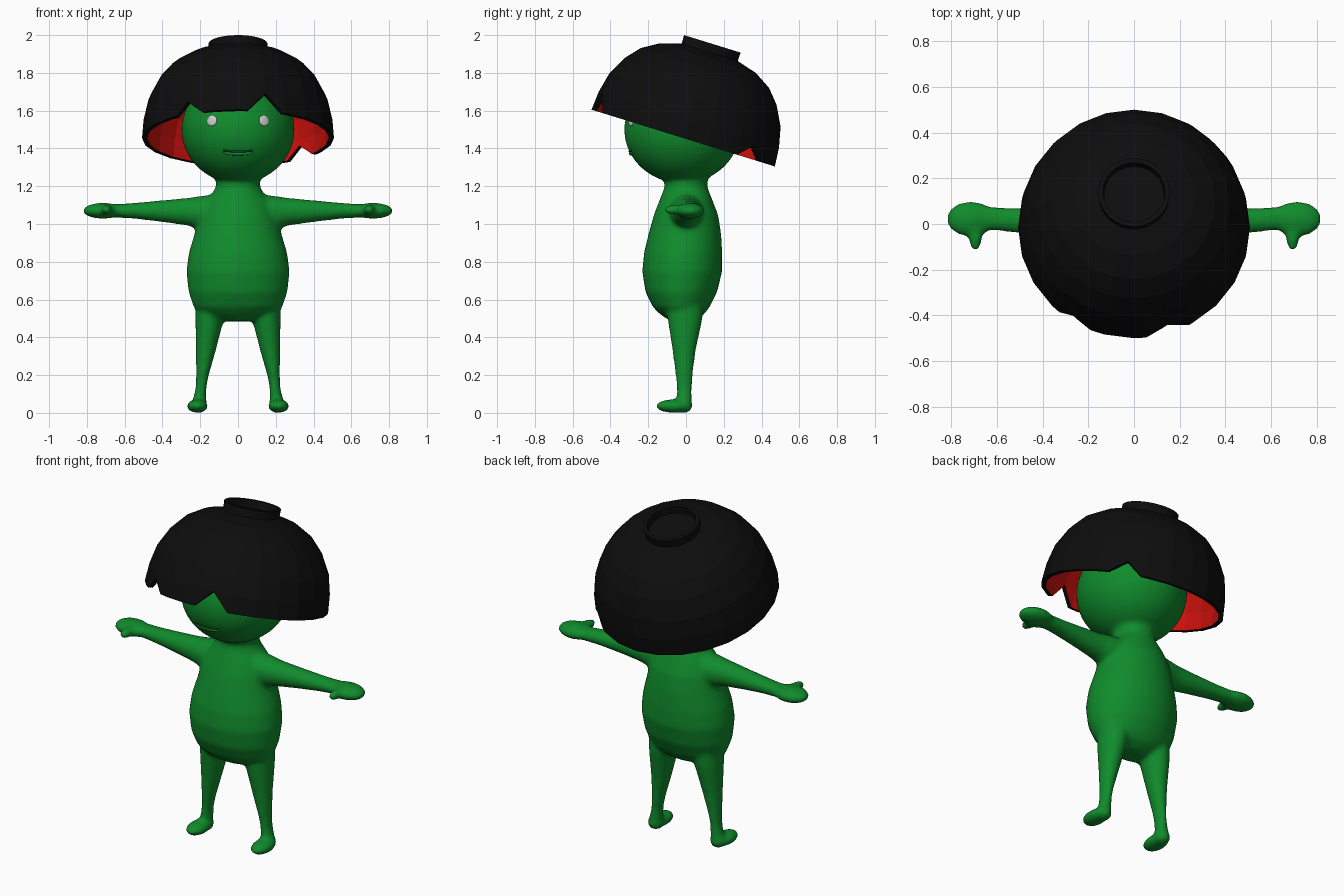
import bpy, bmesh, math
from mathutils import Matrix, Vector

if "Cube" in bpy.data.objects:
    bpy.data.objects.remove(bpy.data.objects["Cube"])


def material(name, rgb):
    m = bpy.data.materials.new(name)
    m.diffuse_color = (*rgb, 1)
    m.use_nodes = True
    m.node_tree.nodes["Principled BSDF"].inputs["Base Color"].default_value = m.diffuse_color
    return m


GREEN = material("green", (0.005, 0.26, 0.025))
DARK = material("dark_green", (0.002, 0.07, 0.01))
BLACK = material("black", (0.004, 0.004, 0.004))
RED = material("red", (0.65, 0.006, 0.004))
PALE = material("pale", (0.6, 0.6, 0.6))


def make_object(name, bm, *mats):
    bmesh.ops.recalc_face_normals(bm, faces=bm.faces)
    me = bpy.data.meshes.new(name)
    bm.to_mesh(me)
    bm.free()
    for m in mats:
        me.materials.append(m)
    ob = bpy.data.objects.new(name, me)
    bpy.context.collection.objects.link(ob)
    return ob


def ellipsoid(bm, c, r):
    mat = Matrix.Translation(c) @ Matrix.Diagonal((*r, 1))
    bmesh.ops.create_uvsphere(bm, u_segments=32, v_segments=20, radius=1, matrix=mat)


def loft(bm, sections, axis, seg=32):
    """Elliptical rings (centre, r1, r2) along 'x' or 'z', capped at both ends."""
    rings = []
    for (x, y, z), r1, r2 in sections:
        ring = []
        for i in range(seg):
            a = math.tau * i / seg
            u, v = r1 * math.cos(a), r2 * math.sin(a)
            p = (x + u, y + v, z) if axis == 'z' else (x, y + u, z + v)
            ring.append(bm.verts.new(p))
        rings.append(ring)
    for a, b in zip(rings, rings[1:]):
        for i in range(seg):
            j = (i + 1) % seg
            bm.faces.new((a[i], a[j], b[j], b[i]))
    bm.faces.new(rings[0][::-1])
    bm.faces.new(rings[-1])


# Body: overlapping forms fused into one smooth skin
bm = bmesh.new()
ellipsoid(bm, (0, -0.02, 1.5), (0.3, 0.308, 0.285))
torso = [(.485, .10, -.02, .06), (.52, .19, -.02, .115), (.56, .235, -.025, .15), (.64, .262, -.025, .19),
         (.75, .274, -.02, .212), (.85, .26, -.015, .207), (.95, .23, -.006, .192),
         (1.05, .205, 0, .17), (1.12, .175, 0, .143), (1.165, .135, 0, .125),
         (1.2, .115, 0, .113), (1.35, .13, 0, .12)]
loft(bm, [((0, y, z), rx, ry) for z, rx, y, ry in torso], 'z')
for s in (-1, 1):
    # arm, hand and thumb
    arm = [(.1, 0, 1.06, .10, .1), (.2, 0, 1.06, .085, .088), (.27, .0, 1.065, .072, .073),
           (.4, .008, 1.068, .06, .058), (.55, .018, 1.07, .053, .042),
           (.63, .025, 1.07, .052, .037), (.7, .025, 1.07, .055, .034)]
    loft(bm, [((s * x, y, z), ry, rz) for x, y, z, ry, rz in arm], 'x')
    ellipsoid(bm, (s * .715, .022, 1.07), (.108, .078, .042))
    ellipsoid(bm, (s * .695, -.055, 1.075), (.03, .065, .028))
    # leg and foot
    leg = [(.012, .205, -.005, .04, .036), (.07, .203, -.008, .036, .04), (.14, .195, -.009, .029, .042),
           (.2, .188, -.01, .034, .046), (.33, .17, -.01, .053, .062),
           (.5, .15, -.005, .076, .093), (.62, .14, -.005, .085, .1)]
    loft(bm, [((s * x, y, z), rx, ry) for z, x, y, rx, ry in leg], 'z')
    ellipsoid(bm, (s * .215, -.068, .036), (.057, .093, .036))
    ellipsoid(bm, (s * .208, -.01, .04), (.046, .045, .042))
body = make_object("body", bm, GREEN)
rm = body.modifiers.new("fuse", 'REMESH')
rm.mode = 'VOXEL'
rm.voxel_size = 0.011
rm.use_smooth_shade = True
sm = body.modifiers.new("soften", 'SMOOTH')
sm.factor = 0.5
sm.iterations = 14


def face_y(x, z):
    return -0.02 - 0.308 * math.sqrt(1 - (x / .3) ** 2 - ((z - 1.5) / .285) ** 2)


# Eyes: shallow pale discs following the face
for side, s in (("left", 1), ("right", -1)):
    x, z = s * .138, 1.547
    n = Vector((x / .09, (face_y(x, z) + .02) / .095, (z - 1.5) / .081))
    bm = bmesh.new()
    bmesh.ops.create_uvsphere(bm, u_segments=24, v_segments=12, radius=1,
                              matrix=Matrix.Diagonal((.029, .029, .008, 1)))
    eye = make_object(side + "_eye", bm, PALE)
    eye.location = (x, face_y(x, z), z)
    eye.rotation_euler = n.to_track_quat('Z', 'Y').to_euler()
    for p in eye.data.polygons:
        p.use_smooth = True

# Mouth: thin dark line with a lip below it
for name, z, r, mat in (("mouth", 1.384, .006, DARK), ("lower_lip", 1.372, .009, GREEN)):
    cu = bpy.data.curves.new(name, 'CURVE')
    cu.dimensions = '3D'
    cu.bevel_depth = r
    cu.use_fill_caps = True
    sp = cu.splines.new('POLY')
    sp.points.add(12)
    for i, p in enumerate(sp.points):
        x = -.08 + .16 * i / 12
        zz = z + .05 * (x / .08) ** 2 * .1
        p.co = (x, face_y(x, zz) + .003, zz, 1)
        p.radius = 1 - .6 * abs(x / .08) ** 3
    cu.materials.append(mat)
    bpy.context.collection.objects.link(bpy.data.objects.new(name, cu))

# Bowl worn as a helmet: outer profile (radius, height above rim), chips in degrees from the front
PROFILE = [(.508, 0), (.5, .1), (.475, .21), (.42, .315), (.356, .388), (.266, .443), (.155, .475)]
CHIPS = [(6, 17, 28, .1), (-40, -32, -22, .068), (126, 137, 147, .07)]
WALL = .026


def rim_height(a):
    for lo, mid, hi, h in CHIPS:
        if lo < a < hi:
            return h * ((a - lo) / (mid - lo) if a < mid else (hi - a) / (hi - mid))
    return 0


def radius_at(h):
    for (r0, h0), (r1, h1) in zip(PROFILE, PROFILE[1:]):
        if h <= h1:
            return r0 + (r1 - r0) * (h - h0) / (h1 - h0)


angles = sorted(set(range(-180, 180, 15)) | {a for c in CHIPS for a in c[:3]})
bm = bmesh.new()
cols = []
for a in angles:
    rim = rim_height(a)
    outer = [(radius_at(rim), rim)]
    outer += [(r, max(h, rim + .012)) if i == 0 else (r, h) for i, (r, h) in enumerate(PROFILE[1:])]
    foot = [(.157, .522), (.136, .522), (.132, .478)]
    inner = [(r - WALL, h - WALL * h / .475) for r, h in outer]
    path = [(r, h, 1) for r, h in inner[::-1]] + [(r, h, 0) for r, h in outer + foot]
    t = math.radians(a)
    cols.append([(bm.verts.new((r * math.sin(t), -r * math.cos(t), h)), k) for r, h, k in path])
for c, d in zip(cols, cols[1:] + cols[:1]):
    for i in range(len(c) - 1):
        f = bm.faces.new((c[i][0], d[i][0], d[i + 1][0], c[i + 1][0]))
        f.material_index = c[i][1] and c[i + 1][1]
bm.faces.new([c[0][0] for c in cols]).material_index = 1
bm.faces.new([c[-1][0] for c in cols])
bowl = make_object("bowl_helmet", bm, BLACK, RED)
bowl.location = (0, -.015, 1.455)
bowl.rotation_euler = (math.radians(-17.2), 0, 0)
